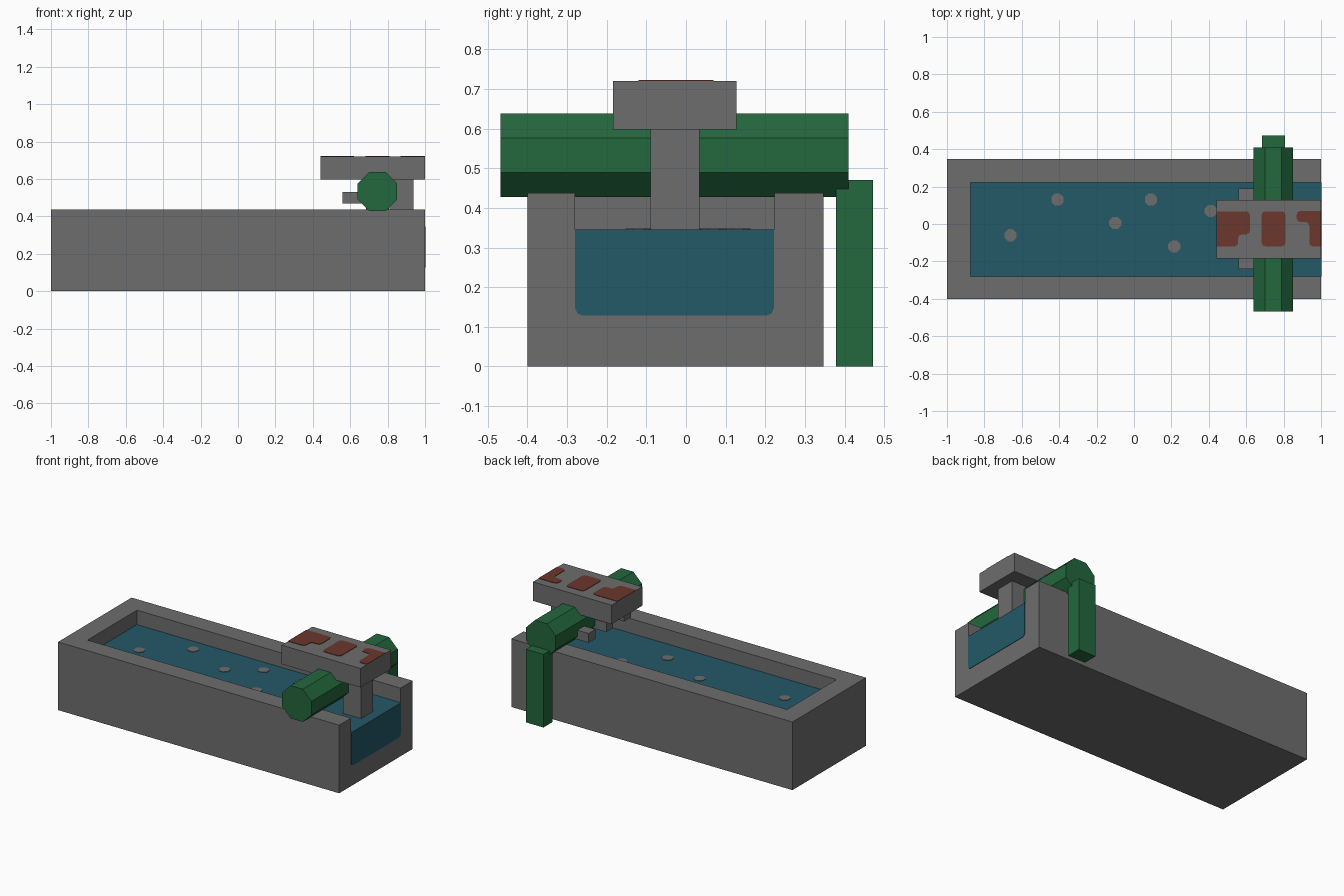
import bpy, bmesh, math
from mathutils import Matrix, Vector

cube = bpy.data.objects.get("Cube")
if cube:
    bpy.data.objects.remove(cube, do_unlink=True)


def material(name, rgb):
    m = bpy.data.materials.new(name)
    m.use_nodes = True
    m.diffuse_color = (*rgb, 1)
    m.node_tree.nodes["Principled BSDF"].inputs["Base Color"].default_value = (*rgb, 1)
    return m


STONE = material("grey stone", (0.155, 0.155, 0.155))
WATER = material("blue water", (0.017, 0.1, 0.14))
GREEN = material("green pipe", (0.017, 0.135, 0.047))
RUST = material("rust red", (0.15, 0.038, 0.026))


def add(name, bm, *mats):
    bmesh.ops.recalc_face_normals(bm, faces=bm.faces)
    me = bpy.data.meshes.new(name)
    bm.to_mesh(me)
    bm.free()
    for m in mats:
        me.materials.append(m)
    ob = bpy.data.objects.new(name, me)
    bpy.context.collection.objects.link(ob)
    return ob


def box(name, x, y, z, *mats):
    bm = bmesh.new()
    bmesh.ops.create_cube(bm, size=1)
    for v in bm.verts:
        v.co = [(r[0] + r[1]) / 2 + c * (r[1] - r[0]) for r, c in zip((x, y, z), v.co)]
    return add(name, bm, *mats)


def plate(name, outline, origin, mat, bevel=0.0, round_if=None, on_end=False):
    """Thin plate from a 2D outline, lying flat or facing +x, with rounded corners."""
    bm = bmesh.new()
    put = (lambda a, b: Vector((0, a, b))) if on_end else (lambda a, b: Vector((a, b, 0)))
    face = bm.faces.new([bm.verts.new(put(a, b) + Vector(origin)) for a, b in outline])
    corners = [v for v in face.verts if round_if is None or round_if(v.co)]
    if bevel:
        bmesh.ops.bevel(bm, geom=corners, offset=bevel, segments=2, profile=0.5, affect='VERTICES')
    out = bmesh.ops.extrude_face_region(bm, geom=bm.faces[:])
    shift = Vector((0.003, 0, 0)) if on_end else Vector((0, 0, 0.003))
    bmesh.ops.translate(bm, verts=[g for g in out["geom"] if isinstance(g, bmesh.types.BMVert)], vec=shift)
    return add(name, bm, mat)


# Basin with a channel that is open at the +x end
SURFACE = 0.345
basin = box("basin", (-1, 1), (-0.4, 0.347), (0, 0.438), STONE, WATER)
cutter = box("channel_cutter", (-0.875, 1.2), (-0.28, 0.223), (SURFACE, 0.8), STONE)
cutter.hide_render = True
cut = basin.modifiers.new("channel", 'BOOLEAN')
cut.operation = 'DIFFERENCE'
cut.solver = 'EXACT'
cut.object = cutter
bpy.context.view_layer.update()
carved = bpy.data.meshes.new_from_object(basin.evaluated_get(bpy.context.evaluated_depsgraph_get()))
basin.modifiers.clear()
basin.data = carved
bpy.data.objects.remove(cutter, do_unlink=True)
for p in carved.polygons:
    p.material_index = int(p.normal.z > 0.9 and abs(p.center.z - SURFACE) < 0.01)

# Water spilling down the open end
plate("water_spill", [(-0.28, 0.128), (0.222, 0.128), (0.222, SURFACE), (-0.28, SURFACE)],
      (1, 0, 0), WATER, 0.02, lambda c: c.z < 0.2, True)

# Round stones on the water
for i, (x, y) in enumerate([(-0.66, -0.06), (-0.41, 0.13), (-0.1, 0.005),
                            (0.09, 0.13), (0.215, -0.12), (0.41, 0.07)]):
    ring = [(0.035 * math.cos(math.tau * (k + 0.5) / 8), 0.035 * math.sin(math.tau * (k + 0.5) / 8))
            for k in range(8)]
    plate(f"floating_dot_{i + 1}", ring, (x, y, SURFACE), STONE)

# Eight-sided cross pipe and its square down pipe
bm = bmesh.new()
bmesh.ops.create_cone(bm, cap_ends=True, segments=8, radius1=1, radius2=1, depth=1)
bm.transform(Matrix.Translation((0.745, -0.029, 0.533)) @ Matrix.Rotation(math.pi / 2, 4, 'X')
             @ Matrix.Diagonal((0.1137, 0.1137, 0.877, 1)) @ Matrix.Rotation(math.pi / 8, 4, 'Z'))
add("cross_pipe", bm, GREEN)
box("down_pipe", (0.684, 0.808), (0.378, 0.472), (0, 0.47), GREEN)

# Spouts on the inner side of the cross pipe
for i, y in enumerate((-0.205, -0.025, 0.155)):
    box(f"spout_{i + 1}", (0.56, 0.68), (y - 0.035, y + 0.035), (0.47, 0.53), STONE)

# Post and slab
box("post", (0.81, 0.938), (-0.09, 0.034), (SURFACE, 0.6), STONE)
box("slab", (0.44, 1), (-0.184, 0.127), (0.598, 0.72), STONE)

# Rust patches on the slab
patches = {
    "rust_patch_inner": [(0.44, -0.12), (0.557, -0.12), (0.557, -0.055), (0.62, -0.055), (0.62, 0.068), (0.44, 0.068)],
    "rust_patch_middle": [(0.682, -0.12), (0.81, -0.12), (0.81, 0.068), (0.682, 0.068)],
    "rust_patch_outer": [(0.937, -0.12), (1, -0.12), (1, 0.07), (0.87, 0.07), (0.87, 0.01), (0.937, 0.01)],
}
for name, outline in patches.items():
    plate(name, outline, (0, 0, 0.72), RUST, 0.02, lambda c: 0.45 < c.x < 0.99)
